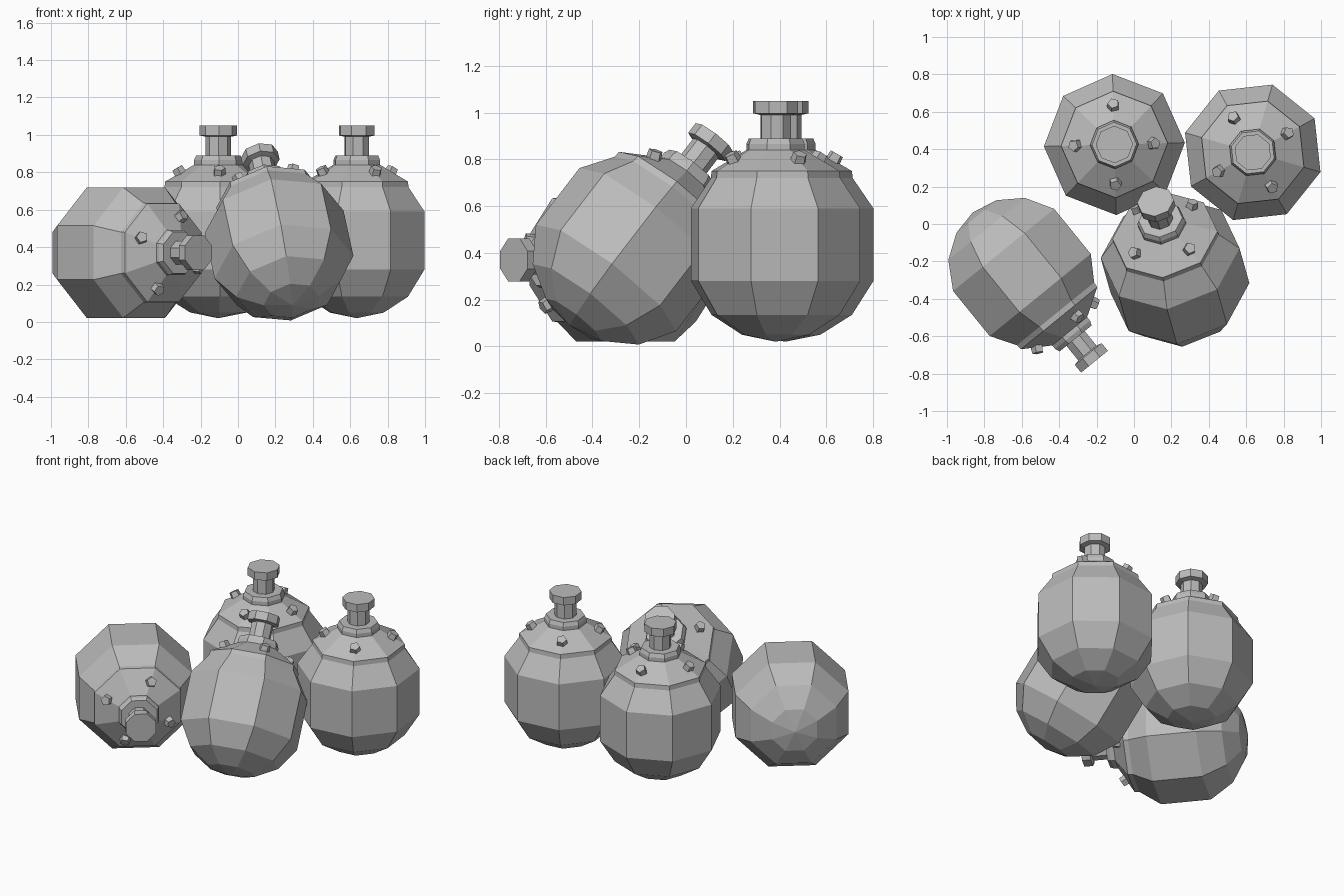
import bpy
import bmesh
from math import cos, sin, pi, radians
from mathutils import Matrix, Vector

cube = bpy.data.objects.get("Cube")
if cube:
    bpy.data.objects.remove(cube, do_unlink=True)

SIDES = 8

grey = bpy.data.materials.new("plain grey")
grey.use_nodes = True
grey.diffuse_color = (0.5, 0.5, 0.5, 1)
grey.node_tree.nodes["Principled BSDF"].inputs["Base Color"].default_value = (0.5, 0.5, 0.5, 1)


def finish(bm, name):
    bmesh.ops.recalc_face_normals(bm, faces=bm.faces)
    mesh = bpy.data.meshes.new(name)
    bm.to_mesh(mesh)
    bm.free()
    mesh.materials.append(grey)
    return mesh


def lathe(name, profile):
    """Eight-sided turned solid from (radius, height) points; radius 0 is a tip."""
    bm = bmesh.new()
    rings = []
    for r, z in profile:
        if r == 0:
            rings.append([bm.verts.new((0, 0, z))] * SIDES)
        else:
            rings.append([bm.verts.new((r * cos(2 * pi * i / SIDES), r * sin(2 * pi * i / SIDES), z))
                          for i in range(SIDES)])
    for low, high in zip(rings, rings[1:]):
        for i in range(SIDES):
            j = (i + 1) % SIDES
            bm.faces.new(dict.fromkeys((low[i], low[j], high[j], high[i])))
    for ring in (rings[0], rings[-1]):
        if ring[0] is not ring[1]:
            bm.faces.new(ring)
    return finish(bm, name)


def stud_ring(name):
    """Four pentagonal studs standing square to the sloping shoulder."""
    bm = bmesh.new()
    for k in range(4):
        place = (Matrix.Rotation(k * pi / 2, 4, 'Z')
                 @ Matrix.Translation((0.208, 0, 0.782))
                 @ Matrix.Rotation(radians(30), 4, 'Y'))
        bmesh.ops.create_cone(bm, cap_ends=True, segments=5, radius1=0.036,
                              radius2=0.031, depth=0.05, matrix=place)
    return finish(bm, name)


# Shared part meshes, with the base tip at the local origin
parts = {
    "flask_body": lathe("flask_body", [
        (0, 0), (0.15, 0.03), (0.285, 0.115), (0.377, 0.26), (0.377, 0.57),
        (0.288, 0.70), (0.285, 0.73), (0.13, 0.82)]),
    "flask_collar": lathe("flask_collar", [(0.13, 0.81), (0.13, 0.845), (0.119, 0.87)]),
    "flask_neck": lathe("flask_neck", [
        (0.068, 0.86), (0.068, 0.97), (0.1, 0.977), (0.1, 1.03)]),
    "flask_studs": stud_ring("flask_studs"),
}

# Each flask: base tip, axis direction, turn about the axis in degrees
flasks = {
    "back_right": ((-0.105, 0.425, 0.02), (0, 0, 1), 1.5),
    "back_left": ((0.635, 0.383, 0.02), (0, 0, 1), 28.8),
    "lying": ((-0.861, 0.063, 0.37), (0.63, -0.775, 0), 67.5),
    "leaning": ((0.29, -0.498, 0.09), (-0.17, 0.60, 0.78), 30),
}

for label, (base, axis, turn) in flasks.items():
    axis = Vector(axis).normalized()
    side = Vector((0, 0, 1)).cross(axis)
    side = side.normalized() if side.length > 0.001 else Vector((1, 0, 0))
    frame = Matrix((side, axis.cross(side), axis)).transposed().to_4x4()
    place = Matrix.Translation(base) @ frame @ Matrix.Rotation(radians(turn), 4, 'Z')
    for part, mesh in parts.items():
        obj = bpy.data.objects.new(f"{part}_{label}", mesh)
        obj.matrix_world = place
        bpy.context.collection.objects.link(obj)
